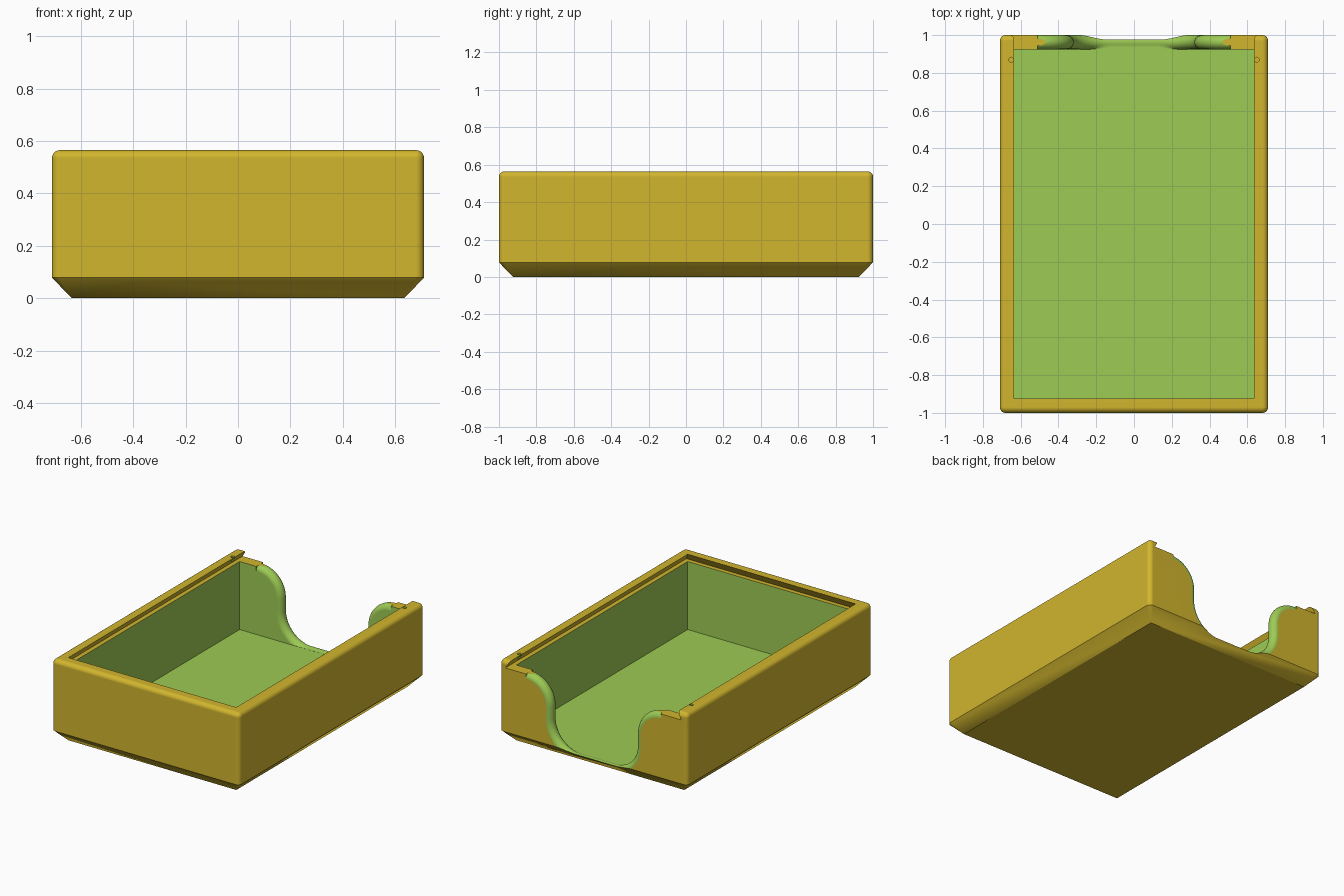
import bpy, bmesh
from math import sin, cos, pi

if "Cube" in bpy.data.objects:
    bpy.data.objects.remove(bpy.data.objects["Cube"], do_unlink=True)

# Main sizes
HX, HY, TOP = 0.71, 1.0, 0.565       # outer half width, half depth, height
WALL, CHAMFER, ROUND = 0.075, 0.078, 0.03
FLOOR, LEDGE, GROOVE = 0.05, 0.515, 0.03
IX, IY = HX - WALL, HY - WALL
STEPS = 6


def material(name, rgb):
    m = bpy.data.materials.new(name)
    m.use_nodes = True
    m.diffuse_color = (*rgb, 1)
    m.node_tree.nodes["Principled BSDF"].inputs["Base Color"].default_value = (*rgb, 1)
    return m


GOLD, GREEN = 0, 1
MATERIALS = [material("gold plastic", (0.64, 0.465, 0.027)),
             material("green cut surface", (0.337, 0.597, 0.089))]


def finish(bm, name, colour):
    bmesh.ops.recalc_face_normals(bm, faces=bm.faces[:])
    for f in bm.faces:
        f.material_index = colour
    mesh = bpy.data.meshes.new(name)
    bm.to_mesh(mesh)
    bm.free()
    for m in MATERIALS:
        mesh.materials.append(m)
    ob = bpy.data.objects.new(name, mesh)
    bpy.context.collection.objects.link(ob)
    return ob


def loft(name, rings, colour):
    """Closed solid through rings with equal point counts."""
    bm = bmesh.new()
    loops = [[bm.verts.new(p) for p in ring] for ring in rings]
    for a, b in zip(loops, loops[1:]):
        for i in range(len(a)):
            j = (i + 1) % len(a)
            bm.faces.new((a[i], a[j], b[j], b[i]))
    bm.faces.new(loops[0])
    bm.faces.new(loops[-1])
    return finish(bm, name, colour)


def rectangle(x, y0, y1, z):
    return [(-x, y0, z), (x, y0, z), (x, y1, z), (-x, y1, z)]


def cut(target, cutter):
    cutter.hide_render = True
    mod = target.modifiers.new("cut", 'BOOLEAN')
    mod.operation, mod.solver, mod.object = 'DIFFERENCE', 'EXACT', cutter
    bpy.context.view_layer.objects.active = target
    bpy.ops.object.modifier_apply(modifier=mod.name)
    bpy.data.objects.remove(cutter, do_unlink=True)


# Outer body: rounded sides and top, straight chamfer to a smaller base
bm = bmesh.new()
for sx in (-1, 1):
    for sy in (-1, 1):
        bm.verts.new((sx * IX, sy * IY, 0))
        for i in range(STEPS + 1):
            a = i / STEPS * pi / 2
            for j in range(-1, STEPS + 1):
                b = max(j, 0) / STEPS * pi / 2
                z = CHAMFER if j < 0 else TOP - ROUND + ROUND * sin(b)
                bm.verts.new((sx * (HX - ROUND + ROUND * cos(a) * cos(b)),
                              sy * (HY - ROUND + ROUND * sin(a) * cos(b)), z))
bmesh.ops.remove_doubles(bm, verts=bm.verts[:], dist=1e-5)
bmesh.ops.convex_hull(bm, input=bm.verts[:])
bmesh.ops.dissolve_limit(bm, angle_limit=0.01, verts=bm.verts[:], edges=bm.edges[:])
body = finish(bm, "box_body", GOLD)

# Dovetail lid slot, open at the back
cut(body, loft("lid_slot", [
    rectangle(IX + GROOVE, -IY - GROOVE, HY + 0.1, LEDGE),
    rectangle(IX, -IY, HY + 0.1, TOP),
    rectangle(IX, -IY, HY + 0.1, TOP + 0.1)], GOLD))

# Inner compartment
cut(body, loft("compartment", [
    rectangle(IX, -IY, IY, FLOOR), rectangle(IX, -IY, IY, LEDGE + 0.02)], GREEN))

# Finger scoop through the back wall, with a bullnose edge
BEND, OUT, IN, CREST_LOW, CREST_TOP = 0.19, 0.51, 0.13, 0.055, 0.52
NOSE, ARC = WALL / 2, 14


def scoop_ring(y, grow):
    half = []
    for i in range(ARC + 1):           # lower inward bend
        a = i / ARC * pi / 2
        r = BEND + grow
        half.append((IN + r * sin(a), CREST_LOW + BEND - r * cos(a)))
    for i in range(ARC + 1):           # upper outward bend
        a = i / ARC * pi / 2
        r = BEND - grow
        half.append((OUT - r * cos(a), CREST_TOP - BEND + r * sin(a)))
    half.append((OUT, TOP + 0.1))
    half = [(x, max(z, FLOOR + 0.0005)) for x, z in half]
    return ([(x, y, z) for x, z in half]
            + [(-x, y, z) for x, z in reversed(half)])


rings = [scoop_ring(IY - 0.1, NOSE)]
for k in range(13):
    t = (k / 12 - 0.5) * pi
    rings.append(scoop_ring(HY - NOSE + NOSE * sin(t), NOSE * (1 - cos(t))))
rings.append(scoop_ring(HY + 0.1, NOSE))
cut(body, loft("finger_scoop", rings, GREEN))

# Small catch holes in the side lips
for side in (-1, 1):
    cut(body, loft("catch_hole", [
        [(side * 0.65 + 0.013 * cos(i * pi / 8), 0.87 + 0.013 * sin(i * pi / 8), z)
         for i in range(16)] for z in (LEDGE + 0.001, TOP + 0.1)], GREEN))

# Smooth rounded parts, keep corners and flats crisp
bpy.ops.object.select_all(action='DESELECT')
body.select_set(True)
bpy.context.view_layer.objects.active = body
bpy.ops.object.shade_smooth_by_angle(angle=pi / 6)
weighted = body.modifiers.new("flat normals", 'WEIGHTED_NORMAL')
weighted.keep_sharp = True
